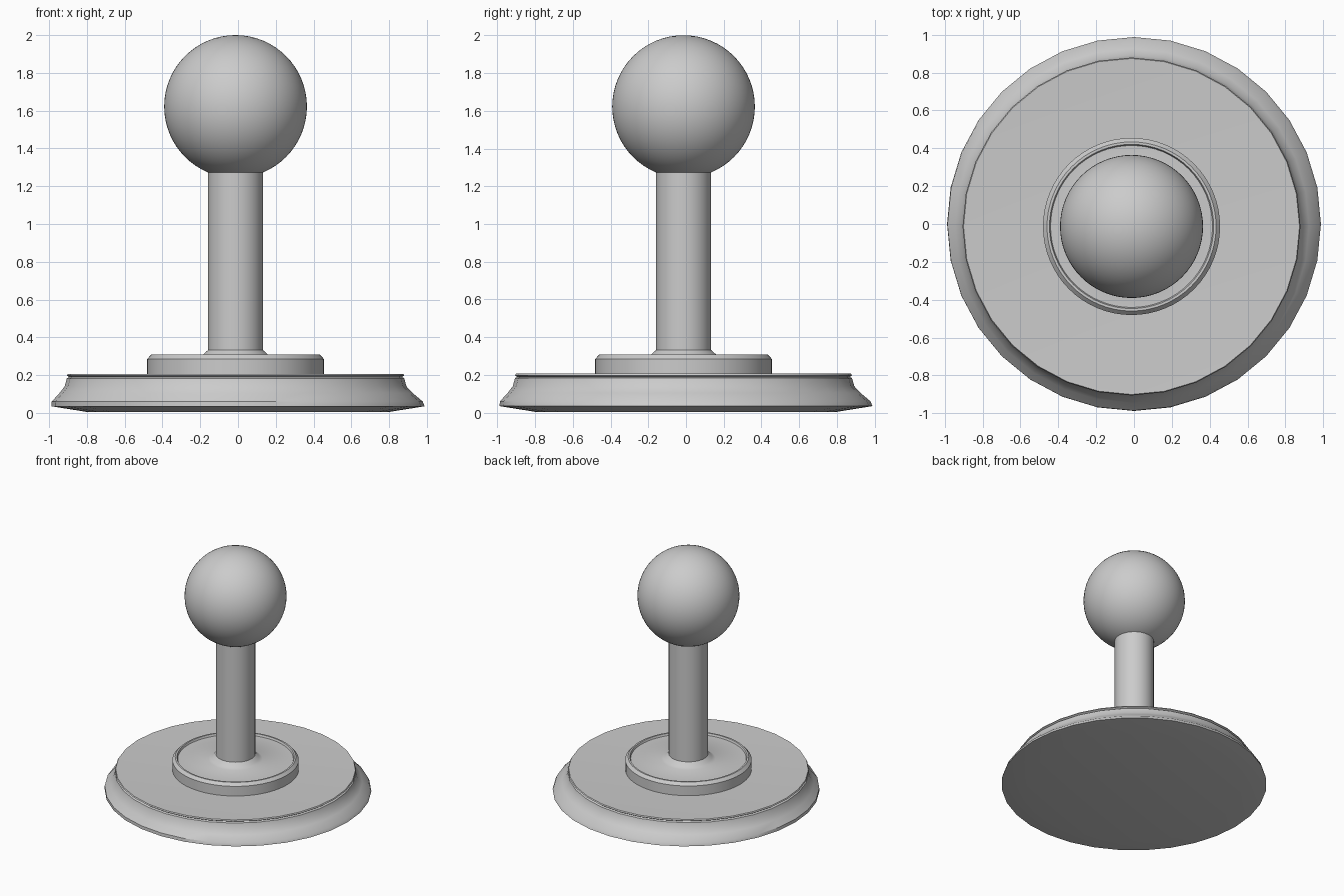
import bpy, bmesh, math

if "Cube" in bpy.data.objects:
    bpy.data.objects.remove(bpy.data.objects["Cube"])

AXIS = -0.013  # the upper parts sit slightly off centre


def lathe(name, profile, segments, angle=35):
    """Revolve (radius, z, axis offset) rings into a closed solid."""
    bm = bmesh.new()
    rings = []
    for r, z, c in profile:
        if r == 0:
            rings.append([bm.verts.new((c, c, z))] * segments)
            continue
        rings.append([bm.verts.new((c + r * math.cos(2 * math.pi * i / segments),
                                    c + r * math.sin(2 * math.pi * i / segments), z))
                      for i in range(segments)])
    for a, b in zip(rings, rings[1:]):
        for i in range(segments):
            j = (i + 1) % segments
            bm.faces.new(list(dict.fromkeys((a[i], a[j], b[j], b[i]))))
    bmesh.ops.recalc_face_normals(bm, faces=bm.faces)
    mesh = bpy.data.meshes.new(name)
    bm.to_mesh(mesh)
    bm.free()
    obj = bpy.data.objects.new(name, mesh)
    bpy.context.collection.objects.link(obj)
    bpy.ops.object.select_all(action='DESELECT')
    obj.select_set(True)
    bpy.context.view_layer.objects.active = obj
    bpy.ops.object.shade_smooth_by_angle(angle=math.radians(angle))
    return obj


def on_axis(points):
    return [(r, z, AXIS) for r, z in points]


# flared base with a shallow undercut and a thin lip
lathe("base", [(0, 0.005, 0), (0.80, 0.005, 0), (0.988, 0.035, 0), (0.982, 0.06, -0.004),
               (0.935, 0.105, -0.010)]
      + on_axis([(0.905, 0.14), (0.893, 0.183), (0.882, 0.19), (0.893, 0.198),
                 (0.888, 0.207), (0.872, 0.206), (0, 0.206)]), 32)

# collar with a raised rim, recessed top and fillet to the stem
lathe("collar", on_axis([(0, 0.20), (0.468, 0.20), (0.468, 0.285), (0.447, 0.308),
                         (0.434, 0.308), (0.428, 0.292), (0.20, 0.292), (0.175, 0.306),
                         (0.158, 0.322), (0.146, 0.332), (0, 0.332)]), 64)

# stem
lathe("stem", on_axis([(0, 0.30), (0.146, 0.30), (0.146, 1.30), (0, 1.30)]), 64)

# ball, cut flat where it meets the stem
bpy.ops.mesh.primitive_uv_sphere_add(segments=64, ring_count=32, radius=0.378,
                                     location=(AXIS, AXIS, 1.622))
ball = bpy.context.object
ball.name = "ball_knob"
bm = bmesh.new()
bm.from_mesh(ball.data)
cut = bmesh.ops.bisect_plane(bm, geom=bm.verts[:] + bm.edges[:] + bm.faces[:],
                             plane_co=(0, 0, 1.27 - 1.622), plane_no=(0, 0, 1),
                             clear_inner=True)
bmesh.ops.contextual_create(bm, geom=[e for e in cut["geom_cut"]
                                      if isinstance(e, bmesh.types.BMEdge)])
bm.to_mesh(ball.data)
bm.free()
bpy.ops.object.shade_smooth_by_angle(angle=math.radians(35))
